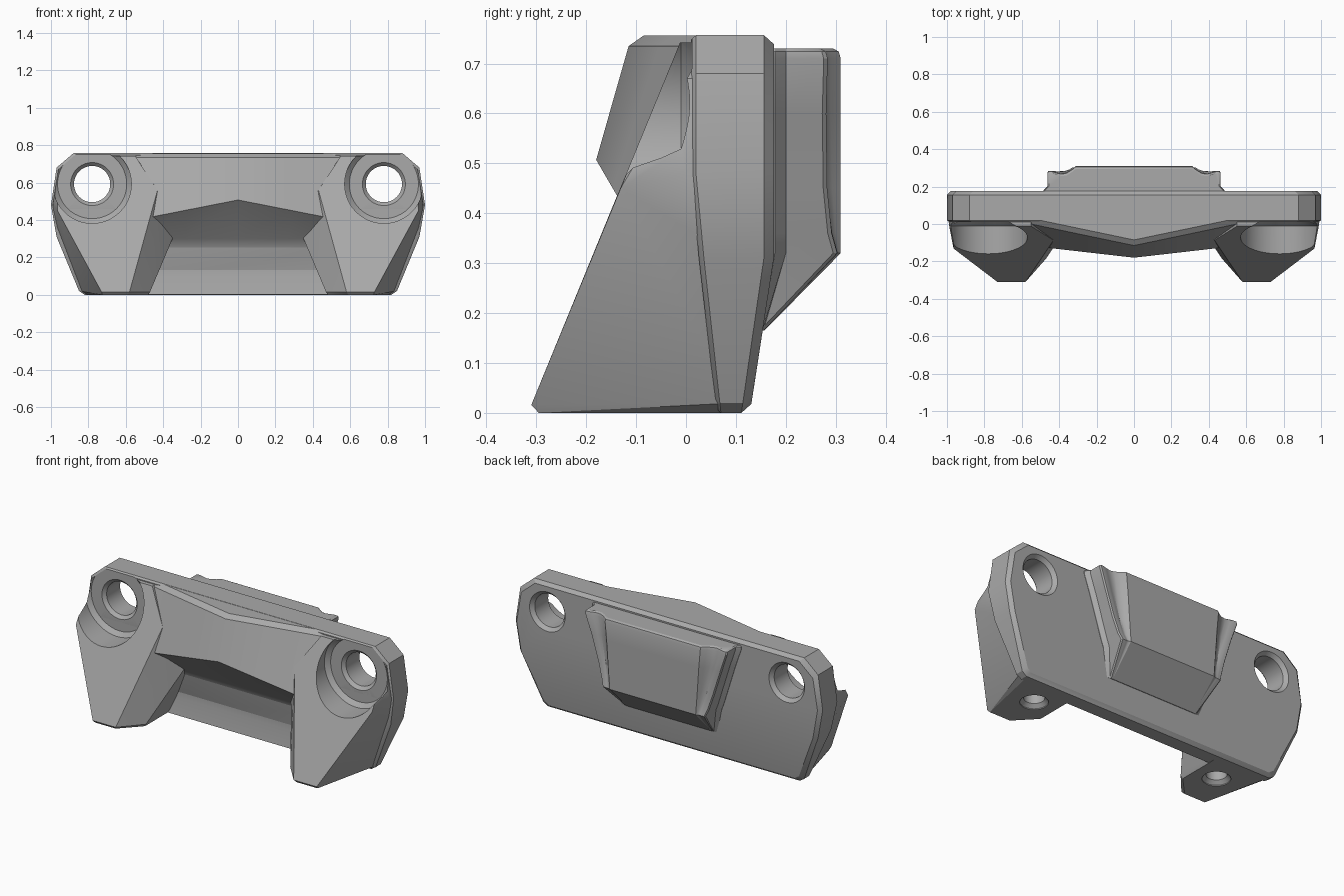
import bpy, bmesh, math

cube = bpy.data.objects.get("Cube")
if cube:
    bpy.data.objects.remove(cube, do_unlink=True)

grey = bpy.data.materials.new("plain grey")
grey.use_nodes = True
colour = (0.4, 0.4, 0.4, 1)
grey.diffuse_color = colour
grey.node_tree.nodes["Principled BSDF"].inputs["Base Color"].default_value = colour


def make(name, bm):
    bmesh.ops.recalc_face_normals(bm, faces=bm.faces)
    mesh = bpy.data.meshes.new(name)
    bm.to_mesh(mesh)
    bm.free()
    mesh.materials.append(grey)
    obj = bpy.data.objects.new(name, mesh)
    bpy.context.collection.objects.link(obj)
    return obj


def hull(name, points):
    bm = bmesh.new()
    verts = [bm.verts.new(p) for p in points]
    res = bmesh.ops.convex_hull(bm, input=verts)
    spare = {v for v in res["geom_interior"] + res["geom_unused"]
             if isinstance(v, bmesh.types.BMVert) and v.is_valid}
    bmesh.ops.delete(bm, geom=list(spare), context='VERTS')
    bmesh.ops.dissolve_limit(bm, angle_limit=math.radians(1), verts=bm.verts, edges=bm.edges)
    return make(name, bm)


def loft(name, rings):
    bm = bmesh.new()
    loops = [[bm.verts.new(p) for p in ring] for ring in rings]
    n = len(loops[0])
    for a, b in zip(loops, loops[1:]):
        for i in range(n):
            j = (i + 1) % n
            bm.faces.new((a[i], a[j], b[j], b[i]))
    bm.faces.new(loops[0])
    bm.faces.new(loops[-1])
    return make(name, bm)


def lathe(name, profile, place, sides=48):
    """Closed round cutter; place(u, v, h) maps ring and height to space."""
    rings = []
    for r, h in profile:
        turn = [2 * math.pi * i / sides for i in range(sides)]
        rings.append([place(r * math.cos(t), r * math.sin(t), h) for t in turn])
    obj = loft(name, rings)
    obj.hide_render = True
    return obj


def finish(obj, cutters=()):
    bpy.ops.object.select_all(action='DESELECT')
    bpy.context.view_layer.objects.active = obj
    obj.select_set(True)
    for cutter in cutters:
        mod = obj.modifiers.new("cut", 'BOOLEAN')
        mod.operation = 'DIFFERENCE'
        mod.solver = 'EXACT'
        mod.object = cutter
        bpy.ops.object.modifier_apply(modifier=mod.name)
    bpy.ops.object.shade_smooth_by_angle(angle=math.radians(28))


# Round cutters: stepped bolt bores and blind holes under the feet
bore = [(.21, -.6), (.21, -.01), (.185, .012), (.115, .012), (.097, .03),
        (.097, .155), (.118, .178), (.118, .4)]
foot_hole = [(.075, -.1), (.075, .005), (.055, .025), (.055, .3)]
bores, foot_holes = {}, {}
for s in (-1, 1):
    bores[s] = lathe("bore_cutter", bore, lambda u, v, h: (s * .78 + u, h, .592 + v))
    foot_holes[s] = lathe("foot_cutter", foot_hole, lambda u, v, h: (s * .615 + u, v - .07, h))

# Back plate with chamfered rim and a fold across the back
outline = [(.82, 0), (.85, .02), (.97, .31), (1, .48), (.97, .68), (.88, .757)]
plate = []
for x, z in outline:
    back = .131 + .045 * min(z / .31, 1)
    front = max(.06 - .11 * z, .01)
    lift = .018 if z < .1 else -.018 if z > .6 else 0
    for s in (-1, 1):
        plate += [(s * x, front + .01, z), (s * (x - .015), front, z + lift / 2),
                  (s * x, back - .02, z), (s * (x - .02), back, z + lift)]
finish(hull("back_plate", plate), bores.values())

# Slanted legs, scooped out around the bolt bores
leg = [(.725, -.295, 0), (.59, -.295, 0), (.48, -.18, 0), (.48, .1, 0), (.81, .1, 0),
       (.73, -.31, .016), (.58, -.31, .016), (.47, -.185, .016), (.47, .1, .016),
       (.845, .1, .02), (.35, -.005, .3), (.35, .1, .3), (.965, .1, .31),
       (.43, -.087, .56), (.965, -.131, .45), (.99, 0, .48), (.995, .1, .48),
       (.96, 0, .67), (.965, .1, .67), (.87, -.012, .742), (.87, .1, .745),
       (.55, -.012, .742), (.55, .1, .745)]
for s, side in ((-1, "right"), (1, "left")):
    obj = hull(side + "_leg", [(s * x, y, z) for x, y, z in leg])
    finish(obj, (bores[s], foot_holes[s]))

# Middle brow: a shallow V overhang above a hollow
rings = []
for x in (-.56, -.28, 0, .28, .56):
    k = abs(x) / .56
    top = -.115 + .117 * k
    profile = [(.1, .001), (.03, .001), (.045, .1), (.048, .19), (.035, .25), (0, .3),
               (-.18 + .064 * k, .507 - .11 * k), (top, .735),
               (top + .03, .756), (.1, .756)]
    rings.append([(x, y, z) for y, z in profile])
finish(loft("middle_brow", rings))

# Rear pad, tapering downwards, with scooped flanks
rings = []
for z, w, p, face, wing, scoop in ((.165, .29, .275, .157, .156, .155),
                                   (.32, .335, .28, .31, .303, .303),
                                   (.36, .35, .283, .31, .292, .29),
                                   (.45, .378, .29, .31, .283, .276),
                                   (.6, .425, .3, .31, .281, .27),
                                   (.71, .463, .31, .31, .284, .27),
                                   (.724, .462, .31, .306, .28, .266),
                                   (.73, .455, .31, .295, .27, .256)):
    a = w - .022
    half = [(w + .022, min(.14, face - .02)), (w + .022, min(.178, face - .004)),
            (w, min(.2, face - .002)), (w, wing - .008), (w - .006, wing), (a, wing)]
    for t, mix in ((.2, .15), (.4, 0), (.6, .12), (.8, .5)):
        half.append((a + (p - a) * t, scoop + (face - scoop) * mix))
    half.append((p, face))
    rings.append([(x, y, z) for x, y in half] + [(-x, y, z) for x, y in reversed(half)])
finish(loft("rear_pad", rings))

# Remove the helpers
for cutter in list(bores.values()) + list(foot_holes.values()):
    bpy.data.objects.remove(cutter, do_unlink=True)
